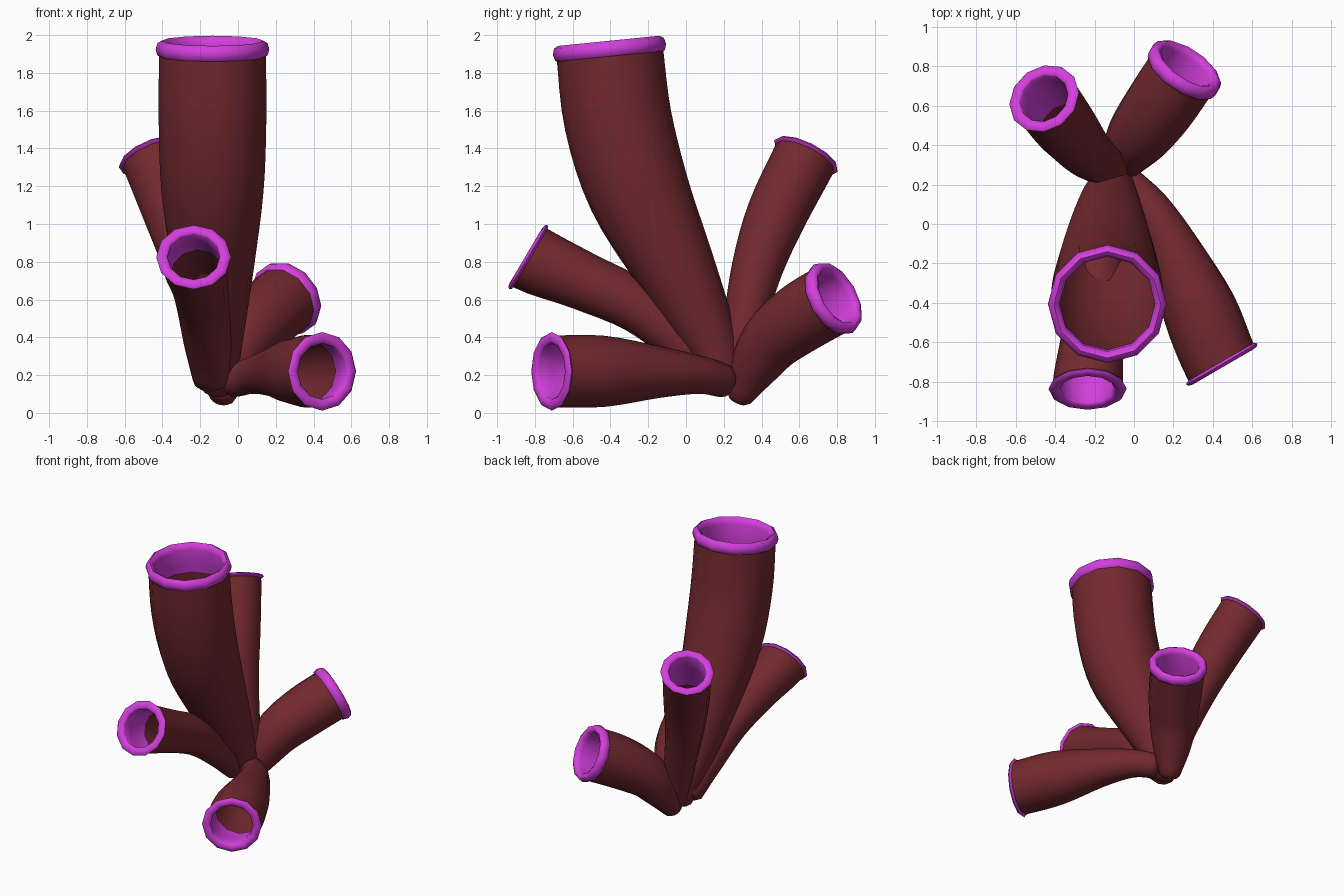
import bpy, bmesh, math
from mathutils import Vector

if "Cube" in bpy.data.objects:
    bpy.data.objects.remove(bpy.data.objects["Cube"])

SIDES = 12


def material(name, color):
    m = bpy.data.materials.new(name)
    m.diffuse_color = color
    m.use_nodes = True
    m.node_tree.nodes["Principled BSDF"].inputs["Base Color"].default_value = m.diffuse_color
    return m


RED = material("tube_red", (0.17, 0.022, 0.028, 1))
PURPLE = material("rim_purple", (0.65, 0.05, 0.72, 1))


def loft(name, rings, mat, cap_start=False, cap_end=False, angle=60):
    # rings: list of (centre, direction, radius)
    bm = bmesh.new()
    loops = []
    for c, t, r in rings:
        t = t.normalized()
        u = (Vector((1, 0, 0)) - t * t.x).normalized()
        v = t.cross(u)
        loops.append([bm.verts.new(c + r * (u * math.cos(a) + v * math.sin(a)))
                      for a in (2 * math.pi * i / SIDES for i in range(SIDES))])
    for a, b in zip(loops, loops[1:]):
        for i in range(SIDES):
            j = (i + 1) % SIDES
            bm.faces.new((a[i], a[j], b[j], b[i]))
    if cap_start:
        bm.faces.new(loops[0][::-1])
    if cap_end:
        bm.faces.new(loops[-1])
    me = bpy.data.meshes.new(name)
    bm.to_mesh(me)
    bm.free()
    me.materials.append(mat)
    ob = bpy.data.objects.new(name, me)
    bpy.context.collection.objects.link(ob)
    bpy.ops.object.select_all(action='DESELECT')
    ob.select_set(True)
    bpy.context.view_layer.objects.active = ob
    bpy.ops.object.shade_smooth_by_angle(angle=math.radians(angle))
    return ob


def spline(p0, p1, p2, p3, t):
    return 0.5 * (2 * p1 + (p2 - p0) * t + (2 * p0 - 5 * p1 + 4 * p2 - p3) * t * t
                  + (3 * p1 - p0 - 3 * p2 + p3) * t ** 3)


def sponge_tube(name, keys, normal, lip, depth):
    # keys: x, y, z, radius from base to mouth
    n = Vector(normal).normalized()
    pts = [Vector(k) for k in keys]
    step = (pts[-1] - pts[-2]).to_3d().length
    before = 2 * pts[0] - pts[1]
    after = (pts[-1].to_3d() + n * step).to_4d()
    after.w = pts[-1].w
    p = [before] + pts + [after]
    samples = [spline(*p[i:i + 4], s / 4) for i in range(len(pts) - 1) for s in range(4)]
    samples.append(pts[-1])
    rings = []
    for i, s in enumerate(samples):
        a, b = samples[max(i - 1, 0)], samples[min(i + 1, len(samples) - 1)]
        d = n if i == len(samples) - 1 else (b - a).to_3d()
        rings.append((s.to_3d(), d, s.w))
    # rounded foot
    c, d, r = rings[0]
    rings.insert(0, (c - d.normalized() * r * 0.3, d, r * 0.65))
    loft(name + "_tube", rings, RED, cap_start=True)

    # rounded lip running down into the coloured inner lining
    c, r = pts[-1].to_3d(), pts[-1].w
    h = lip / 2
    w = 0.03
    mid = r - 0.012
    profile = [(mid + w * math.cos(a), h * math.sin(a))
               for a in (math.radians(x) for x in range(-90, 181, 45))]
    inner = [(r * 0.86, -depth * 0.5)]
    rim = [(c + n * z, n, q) for q, z in profile + inner]
    # lining follows the bend of the tube at its lower end
    k = min(range(len(samples)), key=lambda i: abs((samples[i].to_3d() - c).length - depth))
    rim.append((samples[k].to_3d(), rings[k + 1][1], samples[k].w * 0.88))
    loft(name + "_rim", rim, PURPLE)


# tall centre tube
sponge_tube("tall", [(-0.10, 0.23, 0.13, 0.09), (-0.12, 0.12, 0.40, 0.15),
                     (-0.13, -0.06, 0.77, 0.215), (-0.135, -0.25, 1.17, 0.27),
                     (-0.135, -0.36, 1.55, 0.285), (-0.135, -0.405, 1.925, 0.283)],
            (0, -0.1, 1), 0.09, 0.22)

# front left tube
sponge_tube("front_left", [(-0.14, 0.17, 0.18, 0.10), (-0.16, 0.0, 0.36, 0.125),
                           (-0.185, -0.25, 0.56, 0.14), (-0.21, -0.55, 0.70, 0.155),
                           (-0.235, -0.835, 0.825, 0.18)],
            (0, -0.86, 0.51), 0.03, 0.22)

# front right tube
sponge_tube("front_right", [(-0.03, 0.20, 0.17, 0.09), (0.085, 0.08, 0.20, 0.10),
                            (0.20, -0.13, 0.215, 0.135), (0.33, -0.43, 0.22, 0.188),
                            (0.445, -0.71, 0.22, 0.19)],
            (0.5, -0.86, 0), 0.03, 0.2)

# back right tube
sponge_tube("back_right", [(-0.09, 0.28, 0.08, 0.07), (-0.04, 0.36, 0.24, 0.13),
                           (0.03, 0.46, 0.385, 0.165), (0.14, 0.61, 0.505, 0.185),
                           (0.255, 0.78, 0.605, 0.19)],
            (0.5, 0.74, 0.42), 0.08, 0.3)

# back left tube
sponge_tube("back_left", [(-0.08, 0.25, 0.14, 0.09), (-0.16, 0.305, 0.45, 0.11),
                          (-0.25, 0.375, 0.76, 0.135), (-0.34, 0.48, 1.05, 0.16),
                          (-0.455, 0.635, 1.36, 0.17)],
            (-0.35, 0.42, 0.84), 0.03, 0.35)
